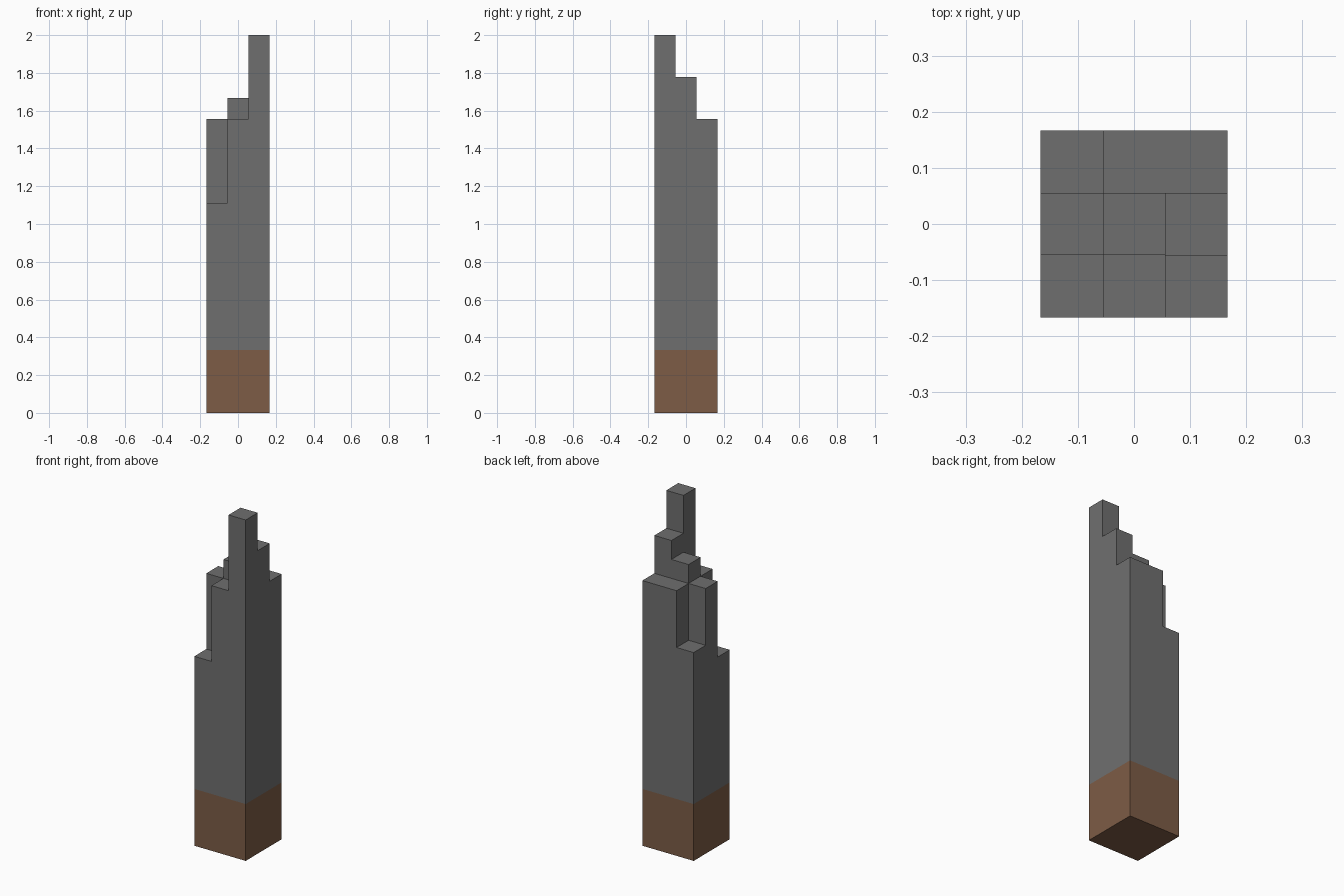
import bpy, bmesh

if "Cube" in bpy.data.objects:
    bpy.data.objects.remove(bpy.data.objects["Cube"], do_unlink=True)

U = 2 / 18          # edge of one block
BASE = 3            # height of the base in blocks
# Column heights in blocks: rows run front to back, each from -x to +x
HEIGHTS = [[10, 14, 18],
           [14, 15, 16],
           [11, 14, 14]]


def material(name, color):
    m = bpy.data.materials.new(name)
    m.use_nodes = True
    m.diffuse_color = color
    bsdf = next(n for n in m.node_tree.nodes if n.type == 'BSDF_PRINCIPLED')
    bsdf.inputs["Base Color"].default_value = color
    return m


def height(i, j):
    return HEIGHTS[j][i] if 0 <= i < 3 and 0 <= j < 3 else 0


def finish(bm, name, mat):
    """Weld the blocks, merge coplanar faces and make the object."""
    bmesh.ops.remove_doubles(bm, verts=bm.verts, dist=U / 100)
    bmesh.ops.dissolve_limit(bm, angle_limit=0.01, verts=bm.verts, edges=bm.edges)
    bmesh.ops.recalc_face_normals(bm, faces=bm.faces)
    mesh = bpy.data.meshes.new(name)
    bm.to_mesh(mesh)
    bm.free()
    mesh.materials.append(mat)
    obj = bpy.data.objects.new(name, mesh)
    bpy.context.collection.objects.link(obj)


def columns(name, mat, low, top_of, cap_top, cap_bottom):
    """Outer skin of the block columns from level low up to top_of(i, j)."""
    bm = bmesh.new()

    def quad(points):
        bm.faces.new([bm.verts.new(((x - 1.5) * U, (y - 1.5) * U, z * U))
                      for x, y, z in points])

    for j in range(3):
        for i in range(3):
            corners = [(i, j), (i + 1, j), (i + 1, j + 1), (i, j + 1)]
            top = top_of(i, j)
            if cap_top:
                quad([(x, y, top) for x, y in corners])
            if cap_bottom:
                quad([(x, y, low) for x, y in reversed(corners)])
            # Walls only where the neighbouring column is lower
            for k, (di, dj) in enumerate([(0, -1), (1, 0), (0, 1), (-1, 0)]):
                a, b = corners[k], corners[(k + 1) % 4]
                for z in range(max(low, height(i + di, j + dj)), top):
                    quad([(*a, z), (*b, z), (*b, z + 1), (*a, z + 1)])
    finish(bm, name, mat)


brown = material("brown", (0.205, 0.107, 0.061, 1))
grey = material("grey", (0.159, 0.159, 0.159, 1))

# Square base, then the stepped shaft above it
columns("base", brown, 0, lambda i, j: BASE, False, True)
columns("stepped_shaft", grey, BASE, height, True, False)
